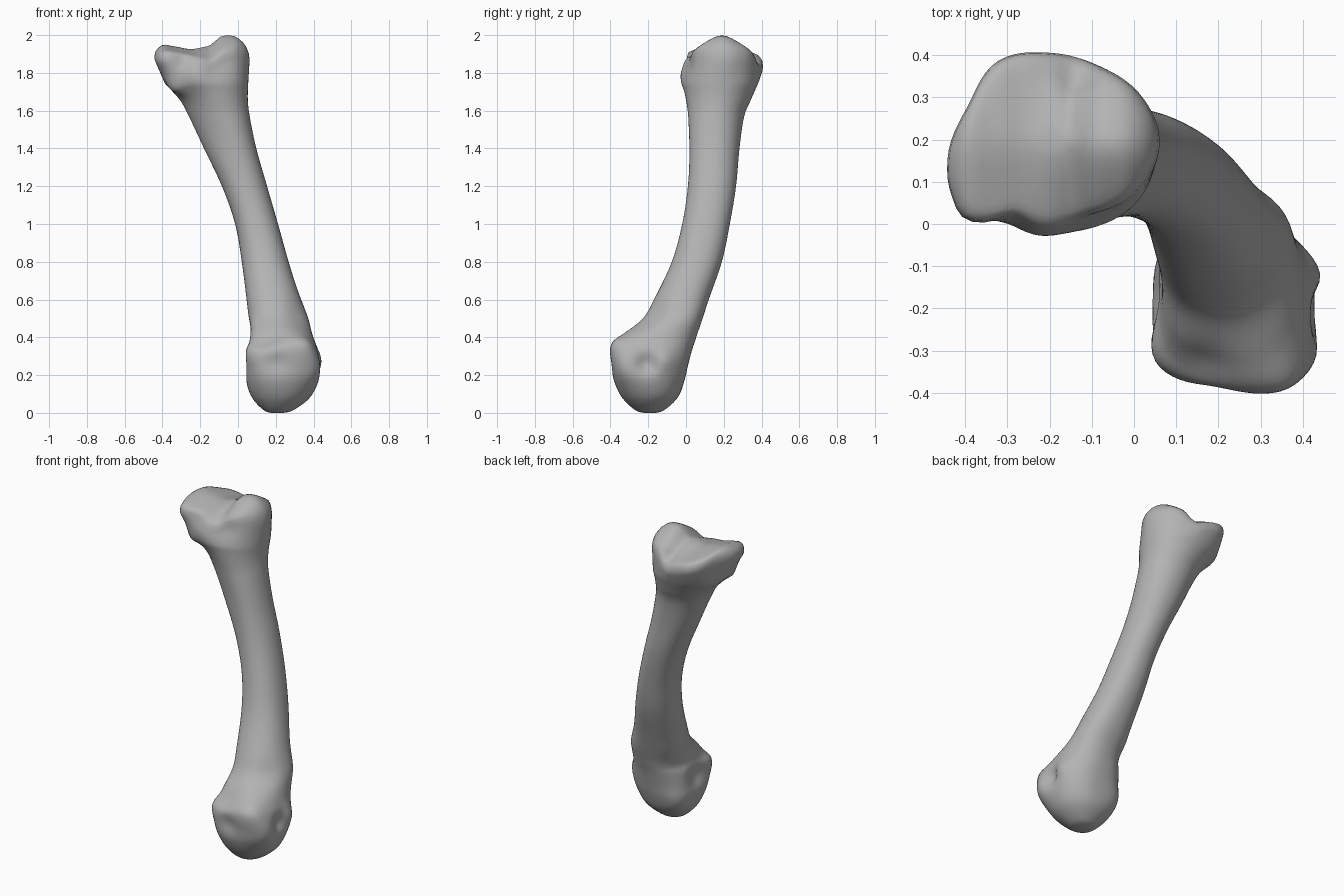
import bpy
import bmesh
import math
from mathutils import Vector

cube = bpy.data.objects.get("Cube")
if cube:
    bpy.data.objects.remove(cube, do_unlink=True)

SIDES = 72
STEPS = 6

# Cross-sections up the bone: height, x min, x max, y min, y max, squareness
SECTIONS = [
    (0.0, 0.175, 0.24, -0.22, -0.16, 2.0),
    (0.015, 0.135, 0.295, -0.27, -0.115, 2.0),
    (0.08, 0.075, 0.38, -0.338, -0.045, 2.1),
    (0.17, 0.042, 0.425, -0.382, -0.01, 2.3),
    (0.25, 0.035, 0.432, -0.395, 0.01, 2.4),
    (0.33, 0.035, 0.42, -0.4, 0.03, 2.3),
    (0.38, 0.05, 0.405, -0.38, 0.045, 2.2),
    (0.43, 0.055, 0.388, -0.325, 0.06, 2.2),
    (0.50, 0.052, 0.365, -0.23, 0.085, 2.2),
    (0.60, 0.045, 0.33, -0.17, 0.12, 2.2),
    (0.80, 0.02, 0.268, -0.075, 0.19, 2.2),
    (1.00, -0.015, 0.212, -0.02, 0.232, 2.2),
    (1.20, -0.085, 0.154, 0.01, 0.265, 2.1),
    (1.40, -0.18, 0.097, 0.02, 0.283, 2.1),
    (1.57, -0.26, 0.062, 0.013, 0.308, 2.0),
    (1.66, -0.31, 0.052, 0.0, 0.345, 2.0),
    (1.74, -0.385, 0.054, -0.015, 0.38, 2.1),
]

# Outline of the upper joint, seen from above
JOINT = [(0.062, 0.2), (0.025, 0.295), (-0.08, 0.375), (-0.2, 0.407),
         (-0.325, 0.387), (-0.395, 0.28), (-0.444, 0.14), (-0.432, 0.06),
         (-0.40, 0.008), (-0.3, 0.008), (-0.15, 0.0), (-0.05, 0.03),
         (0.035, 0.11)]
JOINT_MID = Vector((-0.19, 0.2))

# Height of the saddle across the upper joint: x, z
SADDLE = [(-0.44, 1.93), (-0.39, 1.952), (-0.34, 1.94), (-0.25, 1.925),
          (-0.16, 1.94), (-0.08, 1.998), (-0.02, 1.998), (0.03, 1.965),
          (0.06, 1.92)]

# Tubercles and hollows: centre, radius, push
LUMPS = [
    ((0.41, -0.12, 0.28), 0.06, (0.022, 0, 0)),
    ((0.43, -0.205, 0.26), 0.05, (-0.035, 0, 0)),
    ((0.41, -0.33, 0.25), 0.10, (0.022, -0.014, 0)),
    ((0.36, -0.38, 0.35), 0.08, (0.015, -0.02, 0.02)),
    ((0.05, -0.32, 0.30), 0.07, (-0.012, -0.012, 0.01)),
    ((0.04, -0.18, 0.28), 0.07, (0.035, 0, 0)),
    ((0.05, -0.10, 0.40), 0.11, (0.015, 0, 0)),
    ((0.09, -0.04, 0.14), 0.09, (-0.016, 0.016, 0)),
    ((0.35, 0.02, 0.48), 0.13, (0.012, 0.012, 0)),
    ((0.34, -0.20, 0.52), 0.09, (-0.012, 0.012, 0)),
    ((0.20, -0.39, 0.27), 0.06, (0, 0.018, 0)),
    ((0.16, -0.35, 0.40), 0.08, (0, 0.02, -0.02)),
    ((-0.23, -0.01, 1.79), 0.08, (0, -0.02, 0)),
    ((-0.35, 0.04, 1.73), 0.06, (-0.02, -0.015, -0.03)),
    ((-0.28, 0.0, 1.87), 0.045, (0, 0.02, 0)),
    ((-0.08, 0.01, 1.85), 0.06, (0, 0.015, 0)),
    ((-0.13, 0.36, 1.89), 0.04, (0, -0.025, -0.015)),
]


def spline(a, b, c, d, t):
    return 0.5 * (2 * b + (c - a) * t + (2 * a - 5 * b + 4 * c - d) * t * t
                  + (3 * b - a - 3 * c + d) * t ** 3)


def section_ring(z, x0, x1, y0, y1, n):
    """Rounded-square ring, cut away at the front right of the flaring shaft."""
    taper = 0.18 * math.exp(-((z - 1.48) / 0.2) ** 2)
    ring = []
    for i in range(SIDES):
        a = math.tau * i / SIDES
        c, s = math.cos(a), math.sin(a)
        r = (abs(c) ** n + abs(s) ** n) ** (-1 / n)
        ring.append(Vector(((x0 + x1) / 2 + (x1 - x0) / 2 * r * c,
                            (y0 + y1) / 2 + (y1 - y0) / 2 * r * (s + taper * c * min(s, 0)),
                            z)))
    return ring


def joint_radius(angle):
    """Radius of the joint outline, interpolated around its centre."""
    polar = sorted((math.atan2(y - JOINT_MID.y, x - JOINT_MID.x) % math.tau,
                    math.hypot(x - JOINT_MID.x, y - JOINT_MID.y)) for x, y in JOINT)
    n = len(polar)
    for k in range(n):
        a0, a1 = polar[k][0], polar[(k + 1) % n][0]
        span = (a1 - a0) % math.tau
        if (angle - a0) % math.tau <= span:
            t = ((angle - a0) % math.tau) / span
            return spline(*(polar[(k + j) % n][1] for j in (-1, 0, 1, 2)), t)
    return polar[0][1]


def saddle_height(x, y):
    """Saddle profile, falling to front and back more steeply on the left crest."""
    x = min(max(x, SADDLE[0][0]), SADDLE[-1][0] - 0.0001)
    slope = 0.25 + 0.45 * min(max((x + 0.25) / 0.15, 0), 1)
    fall = slope * (math.hypot(y - 0.19, 0.05) - 0.05)
    for (xa, za), (xb, zb) in zip(SADDLE, SADDLE[1:]):
        if xa <= x <= xb:
            t = (x - xa) / (xb - xa)
            t = t * t * (3 - 2 * t)
            return za + (zb - za) * t - fall


def joint_ring(scale, drop):
    ring = []
    for i in range(SIDES):
        a = math.tau * i / SIDES
        r = joint_radius(a) * scale
        x, y = JOINT_MID.x + r * math.cos(a), JOINT_MID.y + r * math.sin(a)
        ring.append(Vector((x, y, saddle_height(x, y) - drop)))
    return ring


# Shaft and lower head rings
rings = []
last = len(SECTIONS) - 1
for k in range(last):
    keys = [SECTIONS[min(max(k + j, 0), last)] for j in (-1, 0, 1, 2)]
    for step in range(STEPS):
        rings.append(section_ring(*(spline(*v, step / STEPS) for v in zip(*keys))))

# Collar flowing from the shaft into the joint rim
rim = joint_ring(1.0, 0.045)
shoulder = joint_ring(0.985, 0.015)
collar = [section_ring(*SECTIONS[-2]), section_ring(*SECTIONS[-1]), rim, shoulder]
for step in range(STEPS):
    rings.append([spline(*p, step / STEPS) for p in zip(*collar)])

# Rounded rim, then the saddle surface
rings += [rim, shoulder, joint_ring(0.94, 0.003)]
for level in range(9, 0, -1):
    rings.append(joint_ring(level * 0.096, 0))

# Skin the rings
bm = bmesh.new()
loops = [[bm.verts.new(p) for p in ring] for ring in rings]
for low, high in zip(loops, loops[1:]):
    for i in range(SIDES):
        j = (i + 1) % SIDES
        bm.faces.new((low[i], low[j], high[j], high[i]))
bm.faces.new(list(reversed(loops[0])))
bm.faces.new(loops[-1])

# Push out tubercles and press in hollows
for centre, radius, push in LUMPS:
    for v in bm.verts:
        d = (v.co - Vector(centre)).length / radius
        v.co += Vector(push) * math.exp(-d * d)
for _ in range(2):
    bmesh.ops.smooth_vert(bm, verts=bm.verts, factor=0.3,
                          use_axis_x=True, use_axis_y=True, use_axis_z=True)
bmesh.ops.recalc_face_normals(bm, faces=bm.faces)

mesh = bpy.data.meshes.new("long_bone")
bm.to_mesh(mesh)
bm.free()
bone = bpy.data.objects.new("long_bone", mesh)
bpy.context.collection.objects.link(bone)

# Single plain grey
grey = bpy.data.materials.new("bone_grey")
grey.use_nodes = True
grey.diffuse_color = (0.45, 0.45, 0.45, 1)
grey.node_tree.nodes["Principled BSDF"].inputs["Base Color"].default_value = (0.45, 0.45, 0.45, 1)
mesh.materials.append(grey)

bpy.ops.object.select_all(action="DESELECT")
bone.select_set(True)
bpy.context.view_layer.objects.active = bone
bpy.ops.object.shade_smooth_by_angle(angle=math.radians(50))
